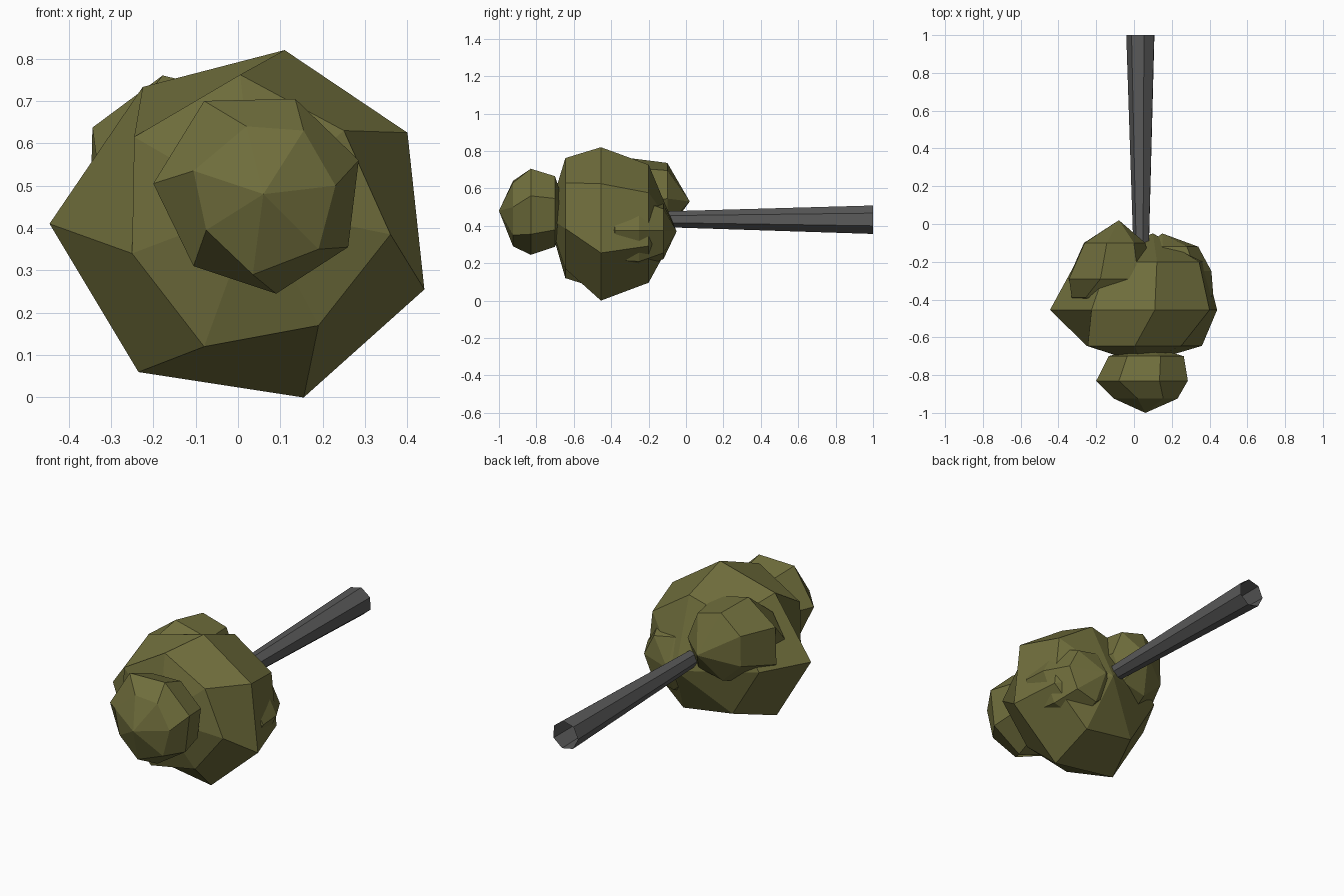
import bpy, bmesh
from math import sin, cos, tau

if "Cube" in bpy.data.objects:
    bpy.data.objects.remove(bpy.data.objects["Cube"])


def material(name, rgb):
    m = bpy.data.materials.new(name)
    m.diffuse_color = (*rgb, 1)
    m.use_nodes = True
    m.node_tree.nodes["Principled BSDF"].inputs["Base Color"].default_value = m.diffuse_color
    return m


LEAF = material("leaf_olive", (0.16, 0.155, 0.045))
BARK = material("bark_grey", (0.10, 0.10, 0.10))


def ngon(cx, cz, rx, rz, phase, n=7):
    return [(cx + rx * sin(phase + tau * i / n), cz + rz * cos(phase + tau * i / n)) for i in range(n)]


def scaled(points, s, dx=0, dz=0):
    cx = sum(p[0] for p in points) / len(points)
    cz = sum(p[1] for p in points) / len(points)
    return [(cx + dx + (x - cx) * s, cz + dz + (z - cz) * s) for x, z in points]


def loft(name, rings, mat, front=None, back=None):
    """Skin clockwise (x, z) rings placed along y; optional pole tips."""
    bm = bmesh.new()
    loops = [[bm.verts.new((x, y, z)) for x, z in pts] for y, pts in rings]
    n = len(loops[0])
    for a, b in zip(loops, loops[1:]):
        for i in range(n):
            j = (i + 1) % n
            bm.faces.new((a[i], a[j], b[j], b[i]))
    for tip, ring in ((front, loops[0]), (back, loops[-1])):
        if tip:
            v = bm.verts.new(tip)
            for i in range(n):
                bm.faces.new((v, ring[i], ring[(i + 1) % n]))
    bmesh.ops.recalc_face_normals(bm, faces=bm.faces)
    me = bpy.data.meshes.new(name)
    bm.to_mesh(me)
    bm.free()
    me.materials.append(mat)
    ob = bpy.data.objects.new(name, me)
    bpy.context.collection.objects.link(ob)


# Main foliage clump
equator = [(0.11, 0.82), (0.40, 0.625), (0.44, 0.255), (0.155, 0.0),
           (-0.235, 0.06), (-0.445, 0.41), (-0.225, 0.733)]
shoulder = [(0.005, 0.762), (0.25, 0.63), (0.36, 0.385), (0.19, 0.17),
            (-0.08, 0.12), (-0.25, 0.34), (-0.245, 0.615)]
loft("main_foliage", [(-0.645, shoulder), (-0.455, equator), (-0.2, scaled(equator, 0.77, 0.03))],
     LEAF, (0.04, -0.74, 0.45), (0.10, -0.05, 0.37))

# Crown clump at the tip of the tree
crown = [(-0.08, 0.70), (0.135, 0.705), (0.285, 0.56), (0.26, 0.355),
         (0.09, 0.245), (-0.105, 0.31), (-0.20, 0.505)]
crown_tip = [(0.02, 0.64), (0.155, 0.63), (0.23, 0.50), (0.19, 0.35),
             (0.035, 0.29), (-0.075, 0.395), (-0.105, 0.535)]
loft("crown_foliage", [(-0.925, crown_tip), (-0.83, crown), (-0.70, scaled(crown, 0.82, 0.02))],
     LEAF, (0.06, -1.0, 0.48), (0.06, -0.64, 0.48))

# Lower clumps beside the trunk
loft("left_foliage", [(-0.39, ngon(-0.16, 0.52, 0.17, 0.17, -0.6)),
                      (-0.29, ngon(-0.13, 0.53, 0.24, 0.235, -0.2)),
                      (-0.10, ngon(-0.11, 0.55, 0.17, 0.19, -0.2))],
     LEAF, (-0.14, -0.45, 0.52), (-0.08, 0.02, 0.53))
loft("right_foliage", [(-0.38, ngon(0.21, 0.37, 0.21, 0.2, -0.25)),
                       (-0.25, ngon(0.20, 0.37, 0.21, 0.21, -0.25)),
                       (-0.12, ngon(0.19, 0.37, 0.15, 0.15, -0.25))],
     LEAF, (0.2, -0.48, 0.37), (0.15, -0.05, 0.37))

# Tapered open-ended trunk
loft("trunk", [(-0.35, ngon(0.04, 0.435, 0.036, 0.036, 0.2)),
               (1.0, ngon(0.037, 0.432, 0.078, 0.078, 0.2))], BARK)
